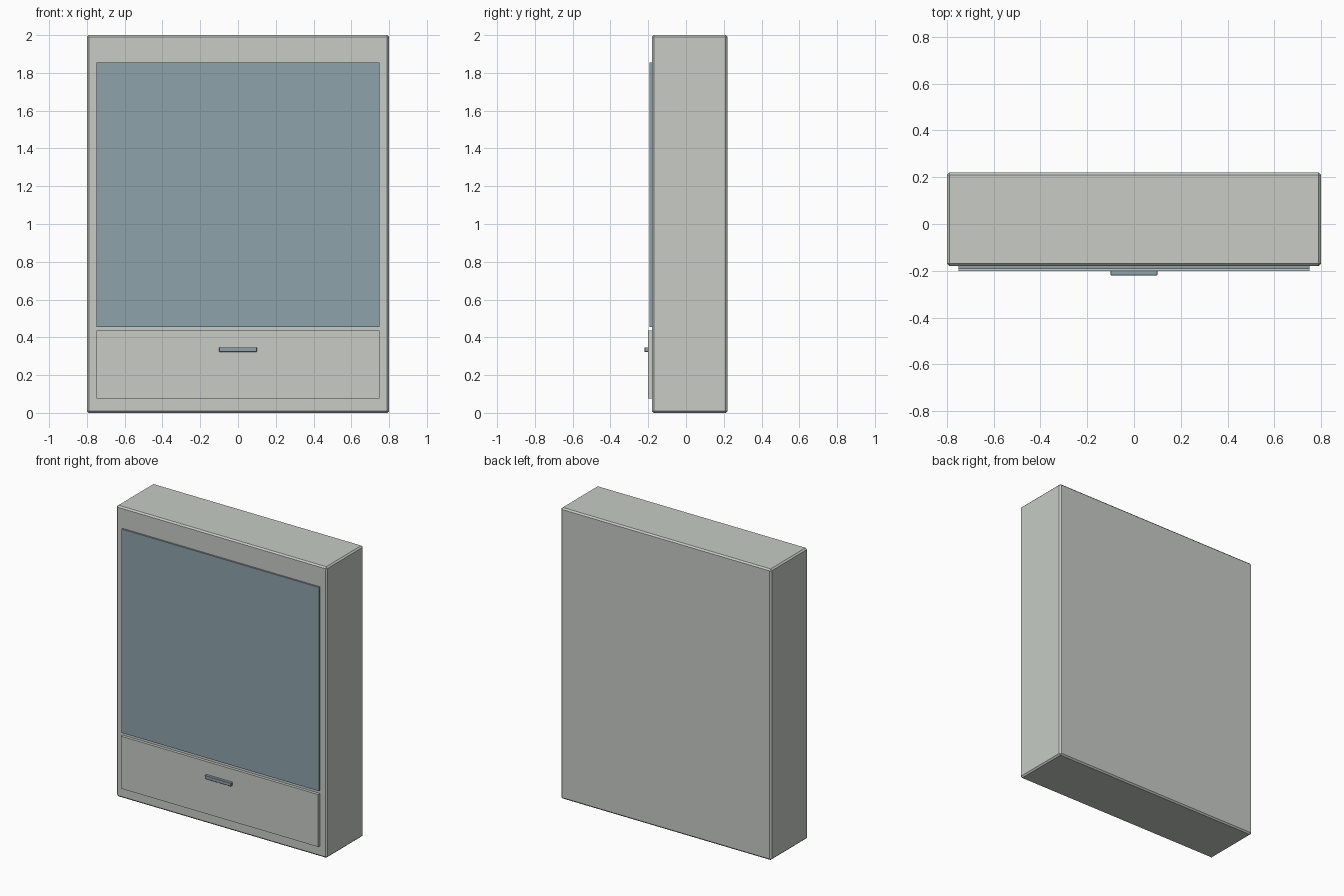
import bpy

cube = bpy.data.objects.get("Cube")
if cube:
    bpy.data.objects.remove(cube, do_unlink=True)


def material(name, color):
    mat = bpy.data.materials.new(name)
    mat.use_nodes = True
    mat.diffuse_color = color
    mat.node_tree.nodes["Principled BSDF"].inputs["Base Color"].default_value = color
    return mat


def box(name, mat, x, y, z, bevel=0.0):
    """Box spanning the (low, high) ranges x, y and z, with optional chamfer."""
    spans = (x, y, z)
    bpy.ops.mesh.primitive_cube_add(size=1, location=[(a + b) / 2 for a, b in spans])
    obj = bpy.context.object
    obj.name = name
    obj.scale = [b - a for a, b in spans]
    bpy.ops.object.transform_apply(location=False, rotation=False, scale=True)
    obj.data.materials.append(mat)
    if bevel:
        mod = obj.modifiers.new("Chamfer", "BEVEL")
        mod.width = bevel
        mod.segments = 1
    return obj


grey = material("warm grey", (0.57, 0.60, 0.56, 1))
blue = material("slate blue", (0.27, 0.36, 0.41, 1))

# Cabinet carcass with chamfered edges
box("cabinet_body", grey, (-0.8, 0.8), (-0.18, 0.22), (0, 2), bevel=0.01)

# Large front panel
box("front_panel", blue, (-0.75, 0.75), (-0.192, -0.175), (0.455, 1.855))

# Drawer and its pull
box("drawer_front", grey, (-0.75, 0.75), (-0.2, -0.175), (0.075, 0.435))
box("drawer_handle", blue, (-0.1, 0.1), (-0.22, -0.199), (0.323, 0.347), bevel=0.002)
